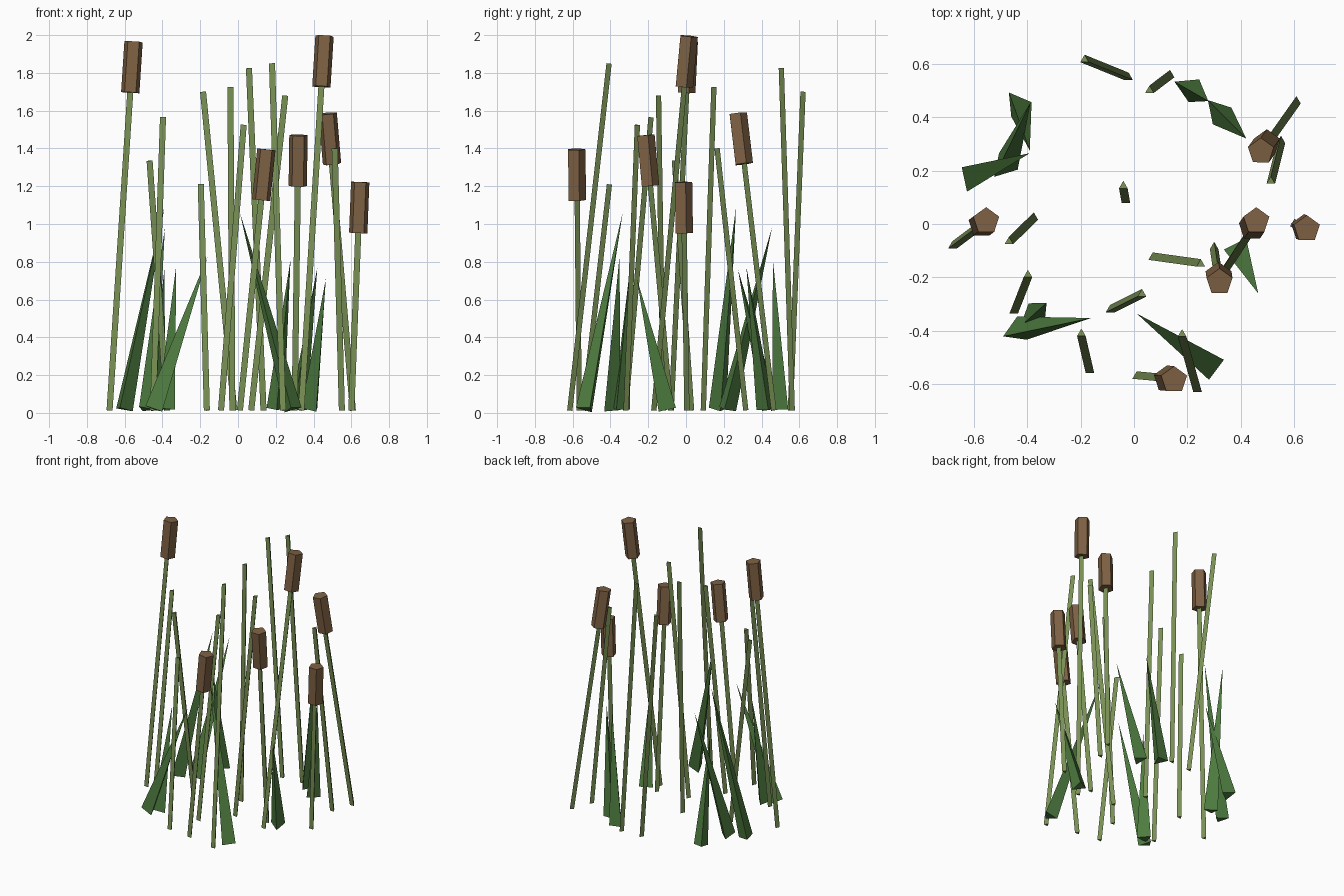
import bpy, bmesh
from math import cos, sin, radians
from mathutils import Vector

if "Cube" in bpy.data.objects:
    bpy.data.objects.remove(bpy.data.objects["Cube"])


def material(name, rgb):
    m = bpy.data.materials.new(name)
    m.diffuse_color = (*rgb, 1)
    m.use_nodes = True
    m.node_tree.nodes["Principled BSDF"].inputs["Base Color"].default_value = m.diffuse_color
    return m


STEM = material("stem_green", (0.19, 0.28, 0.09))
LEAF = material("leaf_green", (0.075, 0.20, 0.05))
HEAD = material("head_brown", (0.21, 0.12, 0.057))


def spike(name, base, top, r0, r1, sides, angle, mat):
    """Leaning prism (r1 > 0) or pointed cone (r1 = 0) from base to top."""
    base, top = Vector(base), Vector(top)
    turn = Vector((0, 0, 1)).rotation_difference(top - base)
    bm = bmesh.new()

    def ring(centre, r):
        pts = []
        for i in range(sides):
            a = radians(angle + 360 * i / sides)
            pts.append(bm.verts.new(centre + turn @ Vector((r * cos(a), r * sin(a), 0))))
        return pts

    low = ring(base, r0)
    bm.faces.new(low[::-1])
    if r1 > 0:
        high = ring(top, r1)
        bm.faces.new(high)
    else:
        tip = bm.verts.new(top)
    for i in range(sides):
        j = (i + 1) % sides
        if r1 > 0:
            bm.faces.new((low[i], low[j], high[j], high[i]))
        else:
            bm.faces.new((low[i], low[j], tip))
    mesh = bpy.data.meshes.new(name)
    bm.to_mesh(mesh)
    bm.free()
    mesh.materials.append(mat)
    bpy.context.collection.objects.link(bpy.data.objects.new(name, mesh))


STEM_R, HEAD_R, HEAD_LEN, LEAF_R = 0.0185, 0.051, 0.27, 0.054

# Bare stems: base x, y, then top x, y, z
bare = [
    (-0.02, 0.548, -0.185, 0.615, 1.70),
    (0.135, 0.558, 0.058, 0.50, 1.825),
    (0.55, 0.312, 0.512, 0.16, 1.40),
    (0.07, -0.125, 0.25, -0.15, 1.68),
    (-0.09, -0.322, 0.03, -0.262, 1.525),
    (0.238, -0.62, 0.18, -0.412, 1.85),
    (-0.165, -0.548, -0.197, -0.41, 1.21),
    (-0.45, -0.325, -0.397, -0.19, 1.565),
    (-0.375, 0.025, -0.468, -0.066, 1.335),
    (-0.03, 0.087, -0.04, 0.143, 1.725),
]
for bx, by, tx, ty, tz in bare:
    spike("reed_stem", (bx, by, 0.013), (tx, ty, tz), STEM_R, STEM_R, 3, 90, STEM)

# Stems carrying a seed head: the top is the top of the head
headed = [
    (-0.68, -0.083, -0.553, 0.012, 1.965),
    (0.01, -0.57, 0.15, -0.583, 1.395),
    (0.30, -0.085, 0.32, -0.217, 1.47),
    (0.335, -0.175, 0.458, 0.012, 1.995),
    (0.608, 0.46, 0.475, 0.272, 1.585),
    (0.60, 0.0, 0.647, -0.018, 1.222),
]
for bx, by, tx, ty, tz in headed:
    base, top = Vector((bx, by, 0.013)), Vector((tx, ty, tz))
    neck = top - (top - base).normalized() * HEAD_LEN
    spike("headed_stem", base, neck, STEM_R, STEM_R, 3, 90, STEM)
    spike("seed_head", neck, top, HEAD_R, HEAD_R, 5, 90, HEAD)

# Pointed leaves: base x, y, then tip x, y, z, then twist in degrees
leaves = [
    (-0.609, 0.172, -0.39, 0.265, 1.09, 12),
    (-0.488, 0.215, -0.387, 0.455, 0.98, 108),
    (-0.437, 0.45, -0.39, 0.275, 0.76, 6),
    (0.20, 0.51, 0.278, 0.46, 0.81, -85),
    (0.312, 0.424, 0.42, 0.32, 0.77, 12),
    (-0.443, -0.40, -0.16, -0.352, 0.83, 83),
    (0.39, -0.098, 0.465, -0.26, 0.71, -63),
    (0.288, -0.53, 0.01, -0.335, 1.06, 143),
    (-0.385, -0.35, -0.327, -0.295, 0.78, 100),
]
for bx, by, tx, ty, tz, twist in leaves:
    spike("leaf", (bx, by, 0.02), (tx, ty, tz), LEAF_R, 0, 3, twist, LEAF)
